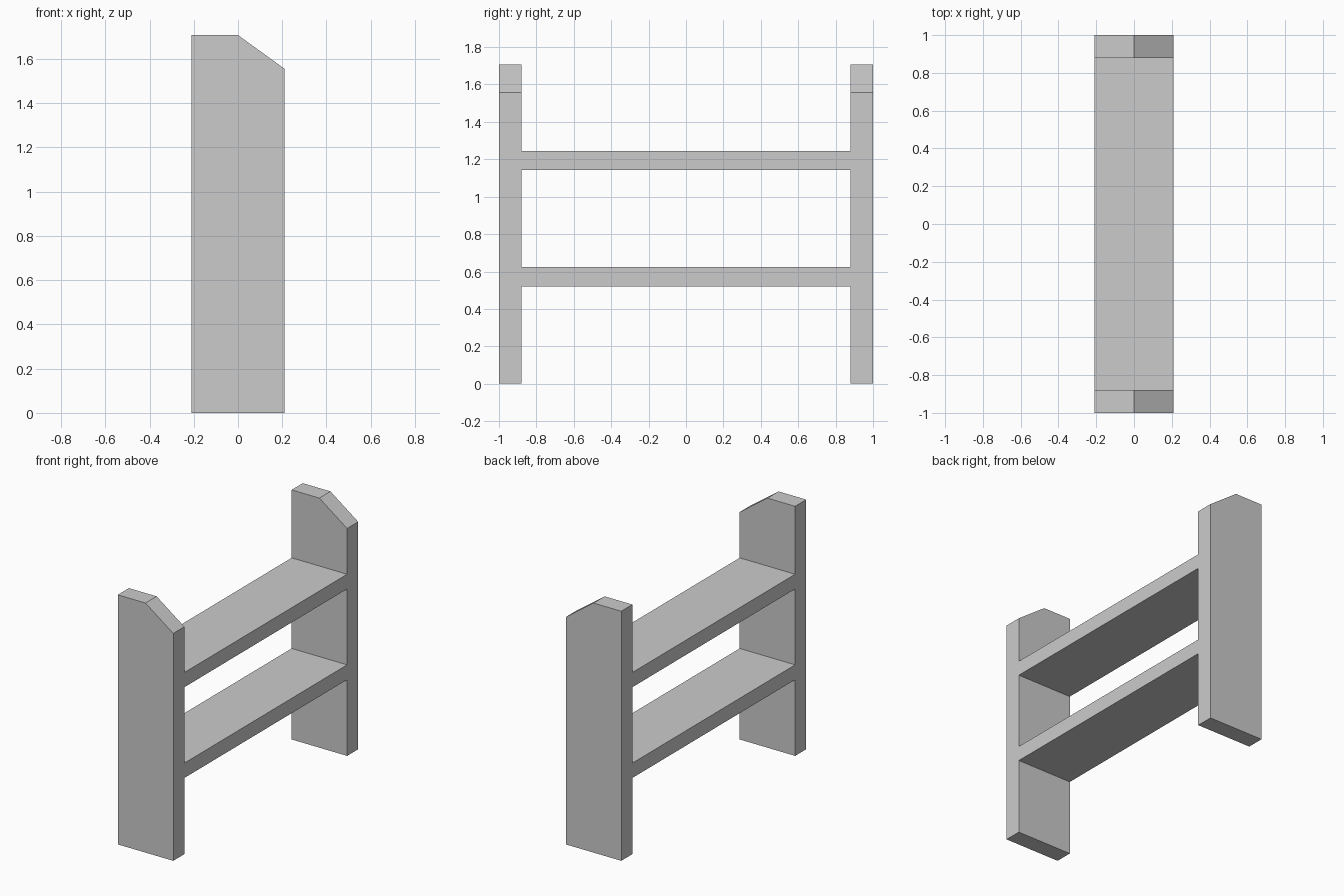
import bpy
import bmesh

if "Cube" in bpy.data.objects:
    bpy.data.objects.remove(bpy.data.objects["Cube"])

HALF_X = 0.21      # half depth of the shelves
HALF_Y = 1.0       # half length of the rack
INNER_Y = 0.88     # inner face of the end panels
TOP, SHOULDER = 1.708, 1.556
SHELVES = [(0.521, 0.623), (1.142, 1.243)]


def make_object(name, bm):
    bmesh.ops.recalc_face_normals(bm, faces=bm.faces)
    mesh = bpy.data.meshes.new(name)
    bm.to_mesh(mesh)
    bm.free()
    obj = bpy.data.objects.new(name, mesh)
    bpy.context.collection.objects.link(obj)
    return obj


# Solid body: end panel outline with a sloped corner, extruded along y
outline = [(-HALF_X, 0), (HALF_X, 0), (HALF_X, SHOULDER), (0, TOP), (-HALF_X, TOP)]
bm = bmesh.new()
face = bm.faces.new([bm.verts.new((x, -HALF_Y, z)) for x, z in outline])
ext = bmesh.ops.extrude_face_region(bm, geom=[face])
moved = [v for v in ext["geom"] if isinstance(v, bmesh.types.BMVert)]
bmesh.ops.translate(bm, verts=moved, vec=(0, 2 * HALF_Y, 0))
rack = make_object("shelf_rack", bm)

# Openings below, between and above the shelves
bottoms = [-0.2] + [top for _, top in SHELVES]
tops = [bottom for bottom, _ in SHELVES] + [TOP + 0.2]
bm = bmesh.new()
for z0, z1 in zip(bottoms, tops):
    box = bmesh.ops.create_cube(bm, size=1)["verts"]
    bmesh.ops.scale(bm, verts=box, vec=(1, 2 * INNER_Y, z1 - z0))
    bmesh.ops.translate(bm, verts=box, vec=(0, 0, (z0 + z1) / 2))
cutter = make_object("opening_cutter", bm)
cutter.hide_render = True

# Cut the openings, leaving two end panels joined by flush shelves
mod = rack.modifiers.new("openings", "BOOLEAN")
mod.operation = "DIFFERENCE"
mod.solver = "EXACT"
mod.object = cutter
bpy.context.view_layer.objects.active = rack
bpy.ops.object.modifier_apply(modifier=mod.name)
bpy.data.objects.remove(cutter)
